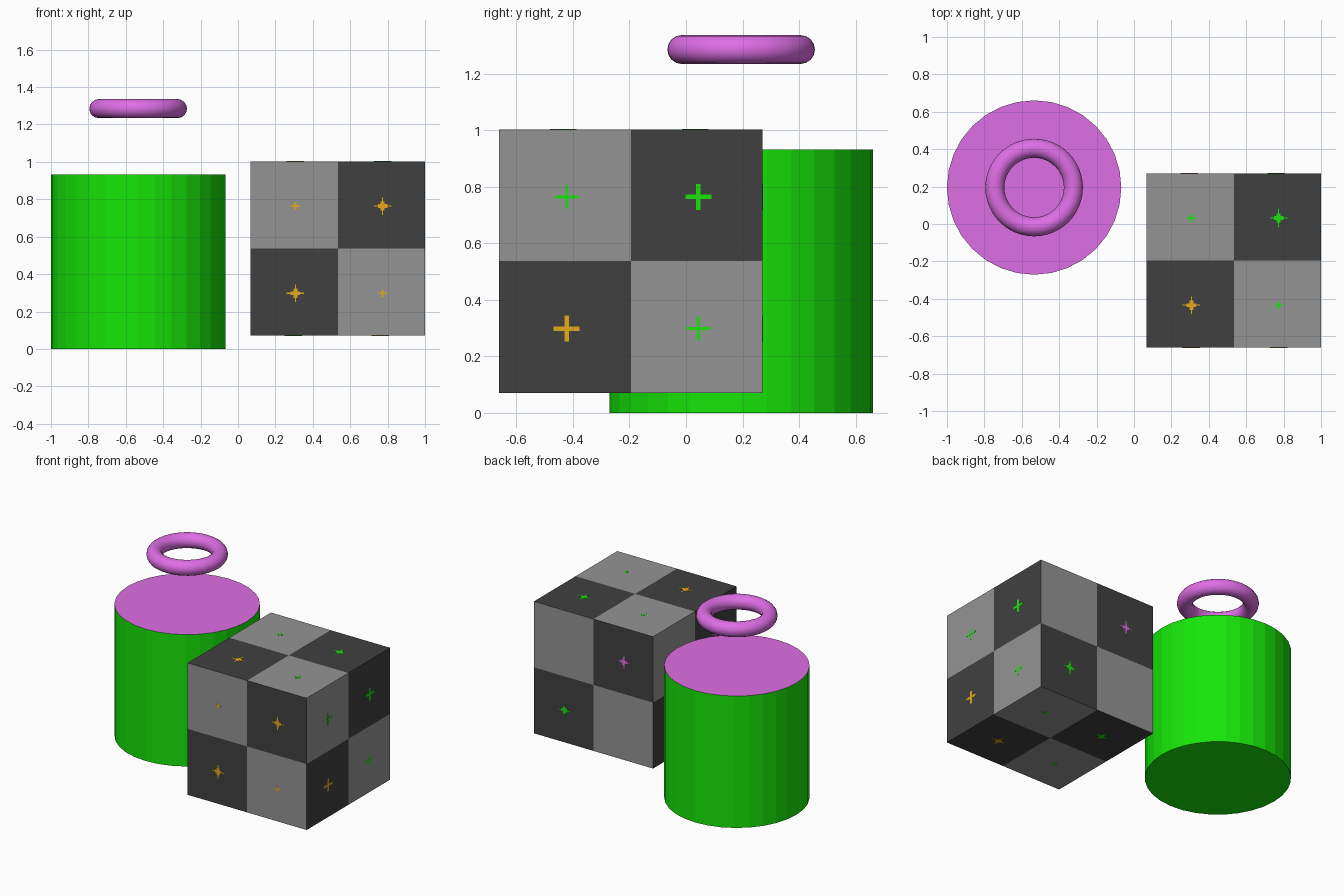
import bpy, bmesh
from math import radians
from mathutils import Matrix, Vector

if "Cube" in bpy.data.objects:
    bpy.data.objects.remove(bpy.data.objects["Cube"], do_unlink=True)


def material(name, rgb):
    """Flat material from display RGB, converted to linear."""
    lin = [c / 12.92 if c <= 0.04045 else ((c + 0.055) / 1.055) ** 2.4 for c in (v / 255 for v in rgb)]
    mat = bpy.data.materials.new(name)
    mat.use_nodes = True
    mat.diffuse_color = (*lin, 1)
    mat.node_tree.nodes["Principled BSDF"].inputs["Base Color"].default_value = (*lin, 1)
    return mat


green = material("bright green", (22, 229, 8))
purple = material("orchid purple", (222, 110, 229))
gold = material("gold", (229, 170, 22))
light_grey = material("light grey", (148, 148, 148))
dark_grey = material("dark grey", (64, 64, 64))


def mesh_object(name, bm, mats):
    bm.normal_update()
    mesh = bpy.data.meshes.new(name)
    bm.to_mesh(mesh)
    bm.free()
    obj = bpy.data.objects.new(name, mesh)
    bpy.context.collection.objects.link(obj)
    for m in mats:
        mesh.materials.append(m)
    return obj


SIDE = 0.932
DRUM = Vector((-0.534, 0.195, SIDE / 2))
BLOCK = Vector((0.534, -0.195, 0.537))

# Drum: green faceted wall and base, purple lid
bpy.ops.mesh.primitive_cylinder_add(vertices=32, radius=SIDE / 2, depth=SIDE, location=DRUM)
drum = bpy.context.object
drum.name = "drum"
drum.data.materials.append(green)
drum.data.materials.append(purple)
for f in drum.data.polygons:
    f.material_index = int(f.normal.z > 0.9)

# Smooth ring floating above the drum
bpy.ops.mesh.primitive_torus_add(major_radius=0.21, minor_radius=0.051, major_segments=48,
                                 minor_segments=16, location=(DRUM.x, DRUM.y, 1.285))
ring = bpy.context.object
ring.name = "ring"
ring.data.materials.append(purple)
bpy.ops.object.shade_smooth_by_angle(angle=radians(60))


def is_dark(c, axis):
    """Checker rule; it runs the other way on the front and back."""
    return (c.x * c.y * c.z > 0) != (axis == 1)


# Checkered block: each side is split into two by two tiles
bm = bmesh.new()
bmesh.ops.create_cube(bm, size=SIDE)
bmesh.ops.subdivide_edges(bm, edges=bm.edges[:], cuts=1, use_grid_fill=True)
bm.normal_update()
for f in bm.faces:
    axis = max(range(3), key=lambda a: abs(f.normal[a]))
    f.material_index = int(is_dark(f.calc_center_median(), axis))
mesh_object("checkered_block", bm, [light_grey, dark_grey]).location = BLOCK


# Cross marks: thin plates near the middle of the tiles
def mark_colour(axis, side, c):
    if axis == 1 and side < 0:
        return 0                                # front
    if axis == 1:
        return 2 if c.z > 0 else 1              # back
    if axis == 0 and side < 0:
        return 2                                # left
    low = c.z < 0 if axis == 0 else c.x * side < 0
    return 0 if c.y < 0 and low else 1          # right, top, bottom


def bar(bm, centre, axis, along, length, width, index):
    size = [width] * 3
    size[axis] = 0.002
    size[along] = length
    made = bmesh.ops.create_cube(bm, size=1, matrix=Matrix.Translation(centre) @ Matrix.Diagonal((*size, 1)))
    for f in {f for v in made["verts"] for f in v.link_faces}:
        f.material_index = index


SHIFT = 0.006
bm = bmesh.new()
for axis in range(3):
    u, v = [a for a in range(3) if a != axis]
    for side in (-1, 1):
        # Marks sit slightly right of and below each tile centre
        right = -side if axis == 1 else side
        for su in (-1, 1):
            for sv in (-1, 1):
                c = Vector((0, 0, 0))
                c[axis], c[u], c[v] = side * SIDE / 2, su * SIDE / 4, sv * SIDE / 4
                dark = is_dark(c, axis)
                if not dark and (axis, side) in ((0, -1), (1, 1)):
                    continue                    # pale tiles left bare
                if (axis, side) == (0, 1):
                    bars = [(0.092, 0.016)] if dark else [(0.084, 0.01)]
                elif dark:
                    bars = [(0.094, 0.006), (0.05, 0.02)]
                else:
                    bars = [(0.042, 0.009)]
                index = mark_colour(axis, side, c)
                c[u] += SHIFT * right
                c[v] -= SHIFT
                for length, width in bars:
                    for along in (u, v):
                        bar(bm, c, axis, along, length, width, index)
mesh_object("tile_marks", bm, [gold, green, purple]).location = BLOCK
